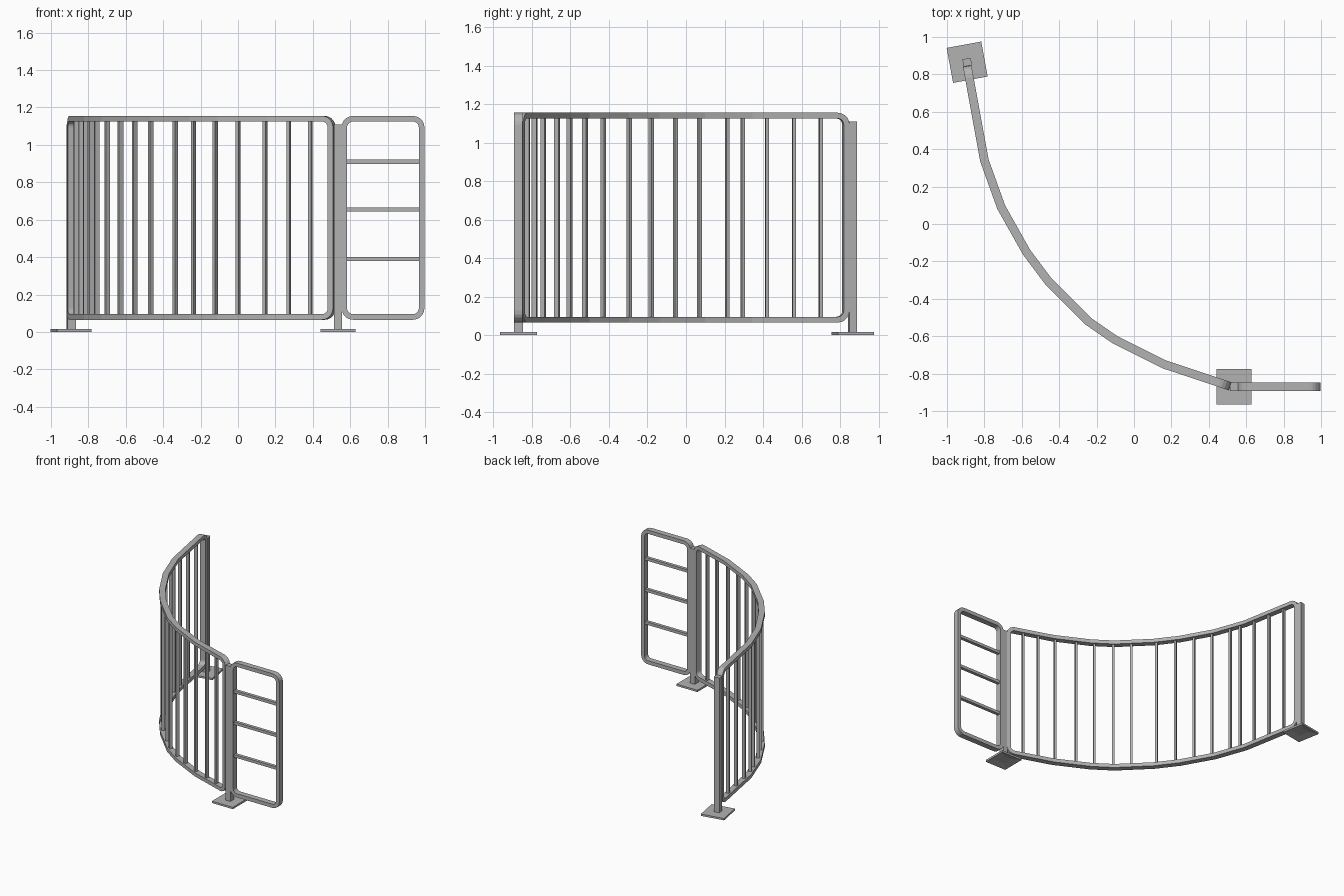
import bpy, bmesh, math
from mathutils import Vector, Matrix

cube = bpy.data.objects.get("Cube")
if cube:
    bpy.data.objects.remove(cube)

steel = bpy.data.materials.new("grey steel")
steel.use_nodes = True
GREY = (0.45, 0.45, 0.45, 1)
steel.diffuse_color = GREY
steel.node_tree.nodes["Principled BSDF"].inputs["Base Color"].default_value = GREY

TUBE, DEPTH = 0.03, 0.046      # frame tube: in-plane width, thickness
LOW, HIGH = 0.065, 1.155       # frame bottom and top


def finish(bm, name):
    bmesh.ops.recalc_face_normals(bm, faces=bm.faces)
    mesh = bpy.data.meshes.new(name)
    bm.to_mesh(mesh)
    bm.free()
    mesh.materials.append(steel)
    obj = bpy.data.objects.new(name, mesh)
    bpy.context.collection.objects.link(obj)
    return obj


def box(name, centre, size, turn=0):
    bm = bmesh.new()
    m = (Matrix.Translation(centre) @ Matrix.Rotation(turn, 4, "Z")
         @ Matrix.Diagonal((*size, 1)))
    bmesh.ops.create_cube(bm, size=1, matrix=m)
    return finish(bm, name)


class Path:
    """Ground polyline addressed by arc length, with mitred side offsets."""

    def __init__(self, points):
        self.p = [Vector(q) for q in points]
        self.s = [0]
        for a, b in zip(self.p, self.p[1:]):
            self.s.append(self.s[-1] + (b - a).length)

    def direction(self, i):
        return (self.p[i + 1] - self.p[i]).normalized()

    def at(self, s, offset=0):
        last = len(self.p) - 2
        for i, k in enumerate(self.s[1:-1], 1):
            if abs(s - k) < 1e-5:
                a, b = self.direction(i - 1), self.direction(i)
                t = (a + b).normalized()
                return self.p[i] + Vector((-t.y, t.x)) * offset / t.dot(b)
        i = max(j for j in range(last + 1) if self.s[j] <= s or j == 0)
        t = self.direction(i)
        return self.p[i] + t * (s - self.s[i]) + Vector((-t.y, t.x)) * offset


def rounded_loop(length, inset, radius, knots, steps=5):
    """Rounded rectangle in (arc length, height), split at the path knots."""
    r = radius - inset
    corners = [(length - radius, LOW + radius, -90), (length - radius, HIGH - radius, 0),
               (radius, HIGH - radius, 90), (radius, LOW + radius, 180)]
    loop = [(k, LOW + inset) for k in knots]
    for n, (s, z, start) in enumerate(corners):
        for j in range(steps + 1):
            a = math.radians(start + 90 * j / steps)
            loop.append((s + r * math.cos(a), z + r * math.sin(a)))
        if n == 1:
            loop += [(k, HIGH - inset) for k in reversed(knots)]
    return loop


def frame(name, path, radius=0.062):
    """Tubular rounded frame wrapped along the path."""
    bm = bmesh.new()
    rings = []
    for inset, side in ((0, -1), (0, 1), (TUBE, 1), (TUBE, -1)):
        loop = rounded_loop(path.s[-1], inset, radius, path.s[1:-1])
        rings.append([bm.verts.new((*path.at(s, side * DEPTH / 2), z)) for s, z in loop])
    count = len(rings[0])
    for a, b in zip(rings, rings[1:] + rings[:1]):
        for i in range(count):
            j = (i + 1) % count
            bm.faces.new((a[i], a[j], b[j], b[i]))
    return finish(bm, name)


def post(name, x, y, turn=0):
    """Square post on a base plate that is recessed underneath."""
    box(name, (x, y, 0.5625), (0.045, 0.04, 1.095) if turn else (0.041, 0.045, 1.095), turn)
    bm = bmesh.new()
    m = (Matrix.Translation((x, y, 0.0075)) @ Matrix.Rotation(turn, 4, "Z")
         @ Matrix.Diagonal((0.188, 0.19, 0.015, 1)))
    bmesh.ops.create_cube(bm, size=1, matrix=m)
    under = min(bm.faces, key=lambda f: f.calc_center_median().z)
    bmesh.ops.inset_individual(bm, faces=[under], thickness=0.075)
    bmesh.ops.translate(bm, verts=under.verts, vec=(0, 0, 0.012))
    finish(bm, name + "_base_plate")


# Curved fence panel
curve = Path([(-0.892, 0.845), (-0.80, 0.34), (-0.71, 0.09), (-0.575, -0.15),
              (-0.455, -0.31), (-0.245, -0.52), (-0.10, -0.62), (0.16, -0.75),
              (0.515, -0.868)])
frame("curved_frame", curve)

# Upright bars, placed by their depth along the curve
bar_depths = (0.70, 0.56, 0.42, 0.295, 0.215, 0.07, -0.055, -0.18, -0.295,
              -0.43, -0.525, -0.605, -0.67, -0.742, -0.787, -0.825)
for n, y in enumerate(bar_depths, 1):
    i = next(j for j in range(len(curve.p) - 1) if curve.p[j + 1].y <= y)
    a, b = curve.p[i], curve.p[i + 1]
    spot = a.lerp(b, (y - a.y) / (b.y - a.y))
    t = b - a
    box(f"upright_bar_{n}", (spot.x, spot.y, (LOW + HIGH) / 2),
        (0.017, 0.025, HIGH - LOW - TUBE), math.atan2(t.y, t.x))

# Flat side panel with rungs
gate = Path([(0.553, -0.871), (0.997, -0.871)])
frame("side_frame", gate)
for n, z in enumerate((0.39, 0.655, 0.91), 1):
    box(f"rung_{n}", (0.775, -0.871, z), (0.40, 0.026, 0.023))

# Posts with base plates
post("front_post", 0.535, -0.87)
post("rear_post", -0.892, 0.865, math.radians(10.4))
